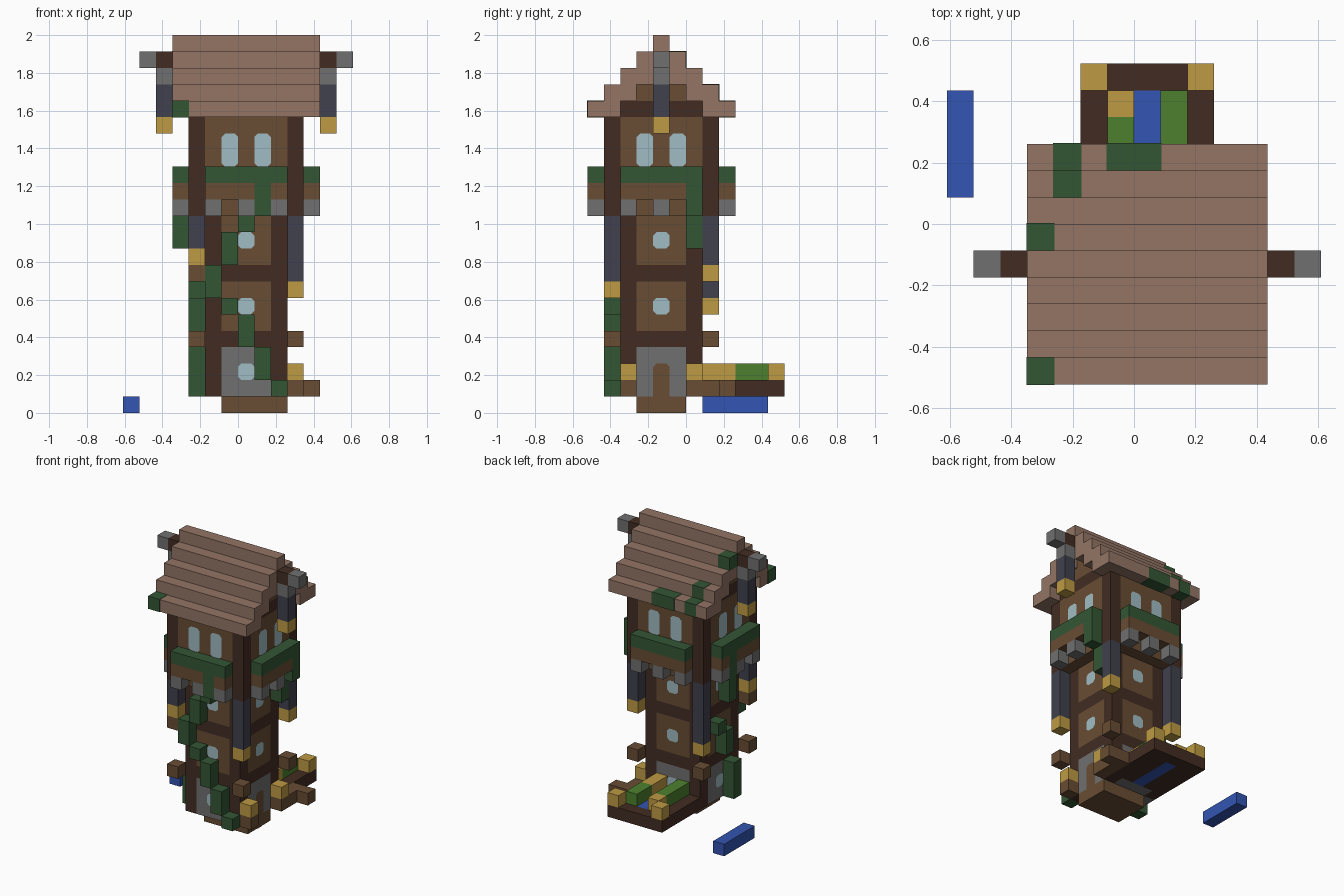
import bpy, bmesh
from mathutils import Matrix, Vector

cube = bpy.data.objects.get("Cube")
if cube:
    bpy.data.objects.remove(cube, do_unlink=True)

U = 2 / 23                                   # size of one block
CENTRE = Vector((U / 2, -1.5 * U, 0))        # axis of the tower


def material(name, hexcode):
    rgb = [int(hexcode[i:i + 2], 16) / 255 for i in (0, 2, 4)]
    col = [c / 12.92 if c < 0.04 else ((c + 0.055) / 1.055) ** 2.4 for c in rgb] + [1]
    mat = bpy.data.materials.new(name)
    mat.use_nodes = True
    mat.diffuse_color = col
    mat.node_tree.nodes["Principled BSDF"].inputs["Base Color"].default_value = col
    return mat


ROOF = material("roof_tile", "937564")
DARK = material("dark_timber", "422C22")
BROWN = material("brown_plank", "684D34")
STONE = material("grey_stone", "707070")
LEAF = material("leaf_green", "335634")
CROP = material("crop_green", "4D802E")
GOLD = material("gold", "BE9B44")
WATER = material("water_blue", "3355B2")
CLOTH = material("slate_cloth", "41414E")
GLASS = material("pale_glass", "A0BCC3")


def finish(name, mat, bm):
    mesh = bpy.data.meshes.new(name)
    bm.to_mesh(mesh)
    bm.free()
    mesh.materials.append(mat)
    bpy.context.collection.objects.link(bpy.data.objects.new(name, mesh))


def part(name, mat, boxes, grow=0.0):
    """Boxes are inclusive block ranges about the tower axis."""
    bm = bmesh.new()
    for x0, x1, y0, y1, z0, z1 in boxes:
        size = Vector((x1 - x0 + 1, y1 - y0 + 1, z1 - z0 + 1)) * U
        mid = Vector(((x0 + x1) / 2, (y0 + y1) / 2, (z0 + z1 + 1) / 2)) * U + CENTRE
        size += Vector((grow, grow, grow))
        bmesh.ops.create_cube(bm, size=1, matrix=Matrix.Translation(mid) @ Matrix.Diagonal(size).to_4x4())
    finish(name, mat, bm)


def column(x, y, low, high=None):
    return (x, x, y, y, low, low if high is None else high)


def spin(box, side):
    """Turn a box from the front to another side of the tower."""
    x0, x1, y0, y1, z0, z1 = box
    for _ in range(side):
        x0, x1, y0, y1 = -y1, -y0, x0, x1
    return (x0, x1, y0, y1, z0, z1)


def plate(name, mat, side, across, low, high, reach):
    """Thin pane with clipped corners on one side of the tower."""
    bm = bmesh.new()
    w, h, c = U / 2, (high - low + 1) * U / 2, U / 5
    outline = [(-w + c, -h), (w - c, -h), (w, -h + c), (w, h - c),
               (w - c, h), (c - w, h), (-w, h - c), (-w, c - h)]
    mid_z = (low + high + 1) / 2 * U
    bm.faces.new([bm.verts.new((across * U + a, -(reach + 0.5) * U - 0.004, mid_z + b)) for a, b in outline])
    turn = Matrix.Rotation(side * 1.5707963, 4, "Z")
    bmesh.ops.transform(bm, matrix=Matrix.Translation(CENTRE) @ turn, verts=bm.verts)
    finish(name, mat, bm)


def walls(name, mat, r, low, high):
    part(name, mat, [(1 - r, r - 1, -r, r, low, high), (-r, r, 1 - r, r - 1, low, high)])


def posts(name, r, low, high):
    part(name, DARK, [column(x, y, low, high) for x in (-r, r) for y in (-r, r)])


# Lower tower
part("foundation", BROWN, [(-1, 2, -1, 1, 0, 0)])
walls("stone_base", STONE, 2, 1, 3)
walls("first_wall", BROWN, 2, 5, 7)
walls("second_wall", BROWN, 2, 9, 11)
posts("lower_posts", 2, 1, 11)
for level in (4, 8):
    walls("floor_band", DARK, 2, level, level)
plate("door", BROWN, 1, 0, 0, 2, 2)

# Upper tower
walls("upper_wall", BROWN, 3, 12, 17)
posts("upper_posts", 3, 12, 17)

# Windows on every side
for side in range(4):
    for level in (2, 6, 10):
        if (side, level) != (1, 2):
            plate("small_window", GLASS, side, 0, level, level, 2)
    for across in (-1, 1):
        plate("tall_window", GLASS, side, across, 15, 16, 3)

# Balcony boxes with corbels, hedges and trailing vines
hanging = {0: 1, 1: 2, 3: -1}
corbels, rails, hedges, trails = [], [], [], []
for side in range(4):
    vine = hanging.get(side)
    hedges.append(spin((-2, 2, -4, -4, 14, 14), side))
    for a in range(-2, 3):
        if a == vine:
            trails.append(spin(column(a, -4, 12, 13), side))
            continue
        rails.append(spin(column(a, -4, 13), side))
        if a % 2 == 0:
            corbels.append(spin(column(a, -4, 12), side))
part("corbels", STONE, corbels)
part("balcony_rails", BROWN, rails)
part("balcony_hedges", LEAF, hedges)
part("balcony_vines", LEAF, trails + [column(3, 2, 10, 11), column(-4, 1, 10, 11)])

# Stepped roof with gables and ridge beam
tiles = [(-4, 4, 0, 0, 22, 22)]
for step in range(4):
    outer, inner = 4 - step, max(1, 3 - step)
    for y0, y1 in ((-outer, -inner), (inner, outer)):
        tiles.append((-4, 4, y0, y1, 18 + step, 18 + step))
part("roof_steps", ROOF, tiles)
part("gable_beam", DARK, [(-3, 3, -2, 2, 18, 18)])
part("gable_wall", BROWN, [(-3, 3, -1, 1, 19, 19), (-3, 3, 0, 0, 20, 20)])
part("ridge_beam", DARK, [(-5, 5, 0, 0, 21, 21)])
part("roof_moss", LEAF, [column(-4, -4, 18), column(-4, 1, 21), column(-3, 3, 19),
                         column(-3, 4, 18), (-1, 0, 4, 4, 18, 18)], grow=0.005)

# Hanging banners with gold tips at the ridge ends and lower corners
for s in (-1, 1):
    part("ridge_cap", STONE, [column(6 * s, 0, 21), column(5 * s, 0, 20)])
    part("ridge_banner", CLOTH, [column(5 * s, 0, 18, 19)])
    part("ridge_lamp", GOLD, [column(5 * s, 0, 17)])
for x, y, tip in ((3, -3, 7), (-3, -3, 9), (3, 3, 8), (-3, 3, 6)):
    part("corner_banner", CLOTH, [column(x, y, tip + 1, 11)])
    part("corner_lamp", GOLD, [column(x, y, tip)])

# Log ends and entrance lamps
part("corner_logs", BROWN, [column(x, y, 4) for x in (-3, 3) for y in (-3, 3)] + [column(-3, -3, 8)])
for y in (-2, 2):
    part("lamp_stand", BROWN, [column(3, y, 1)])
    part("entrance_lamp", GOLD, [column(3, y, 2)])
part("side_logs", BROWN, [column(3, 3, 1), (3, 4, 4, 4, 1, 1)])

# Vine climbing around the front and the right-hand wall
part("front_vine", LEAF, [column(2, -3, 1), column(1, -3, 2, 3), column(0, -3, 4, 5), column(-1, -3, 6),
                          column(-2, -3, 7, 8), column(-1, -3, 9, 10), column(0, -3, 11)])
part("side_vine", LEAF, [column(-3, -1, 1, 3), column(-3, 0, 5, 6), column(-3, 1, 7)])

# Garden behind the tower
part("garden_frame", DARK, [(-2, -1, 3, 7, 1, 1), (1, 2, 3, 7, 1, 1), column(0, 7, 1)])
part("garden_water", WATER, [(0, 0, 3, 6, 1, 1)])
part("garden_lamps", GOLD, [column(-2, 7, 2), column(2, 7, 2)])
part("ripe_crops", GOLD, [column(-1, 6, 2), (1, 1, 3, 4, 2, 2)])
part("green_crops", CROP, [(-1, -1, 3, 5, 2, 2), (1, 1, 5, 6, 2, 2)])
part("stream", WATER, [(-7, -7, 3, 6, 0, 0)])
